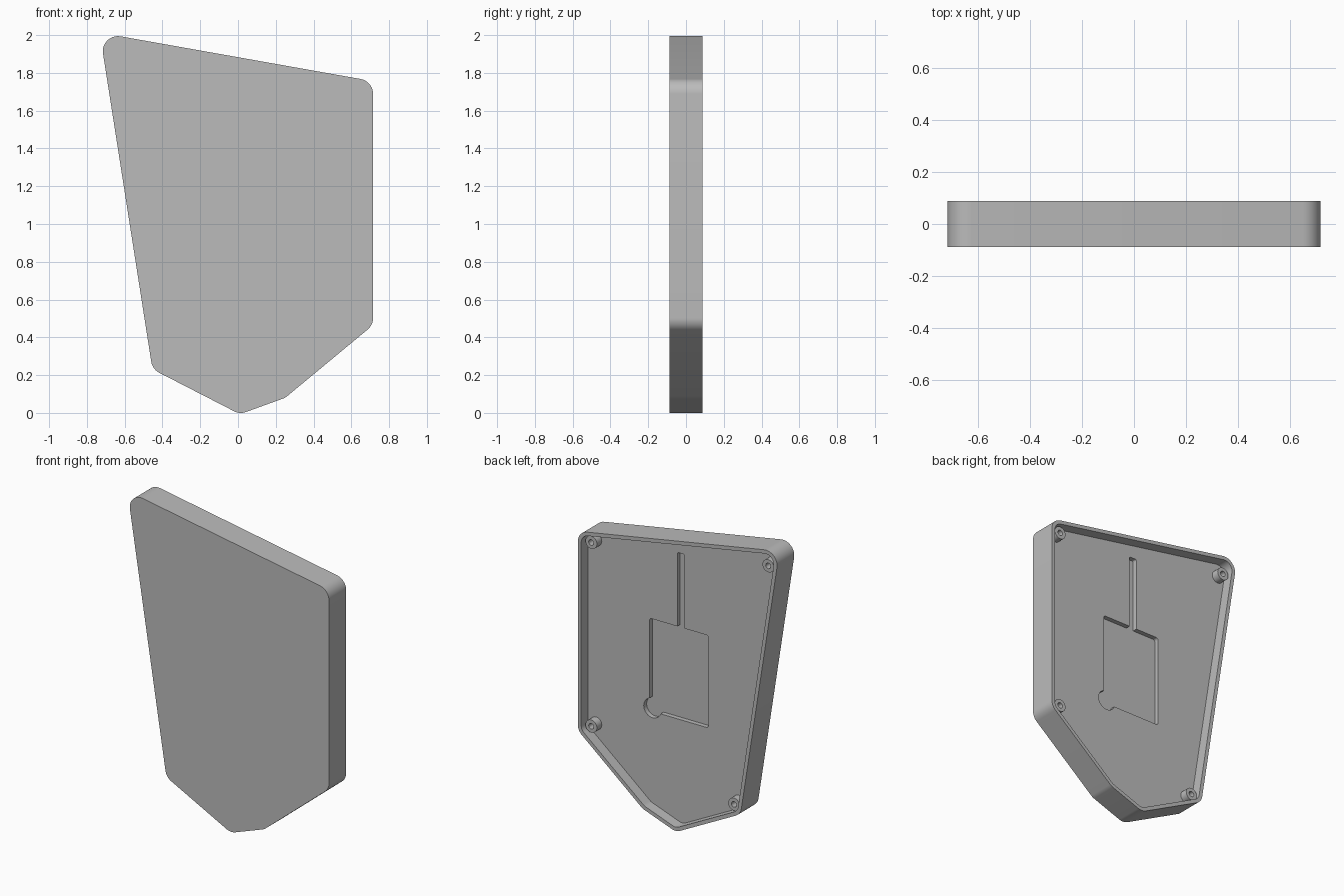
import bpy, bmesh, math
from mathutils import Vector

if "Cube" in bpy.data.objects:
    bpy.data.objects.remove(bpy.data.objects["Cube"])

HALF = 0.088          # half of the thickness
FLOOR = HALF - 0.07   # inside floor of the tray
WALL = 0.024
RADIUS = 0.08

grey = bpy.data.materials.new("mid grey")
grey.diffuse_color = (0.5, 0.5, 0.5, 1)
grey.use_nodes = True
grey.node_tree.nodes["Principled BSDF"].inputs["Base Color"].default_value = grey.diffuse_color

# Sharp corners of the outline in x, z
CORNERS = [(-0.732, 2.013), (-0.453, 0.231), (0.01, -0.007),
           (0.25, 0.08), (0.715, 0.465), (0.715, 1.756)]


def rounded(corners, radius, inset=0.0, steps=10):
    """Fillet a convex outline, optionally offset inward."""
    pts = []
    n = len(corners)
    for i in range(n):
        p = Vector(corners[i])
        a = (Vector(corners[i - 1]) - p).normalized()
        b = (Vector(corners[(i + 1) % n]) - p).normalized()
        half = a.angle(b) / 2
        centre = p + (a + b).normalized() * radius / math.sin(half)
        start = p + a * radius / math.tan(half) - centre
        end = p + b * radius / math.tan(half) - centre
        a0 = math.atan2(start.y, start.x)
        sweep = (math.atan2(end.y, end.x) - a0 + math.pi) % (2 * math.pi) - math.pi
        for k in range(steps + 1):
            t = a0 + sweep * k / steps
            pts.append(centre + Vector((math.cos(t), math.sin(t))) * (radius - inset))
    return pts


def finish(name, bm):
    bmesh.ops.recalc_face_normals(bm, faces=bm.faces)
    mesh = bpy.data.meshes.new(name)
    bm.to_mesh(mesh)
    bm.free()
    mesh.materials.append(grey)
    obj = bpy.data.objects.new(name, mesh)
    bpy.context.collection.objects.link(obj)
    return obj


def prism(name, pts, y0, y1):
    bm = bmesh.new()
    face = bm.faces.new([bm.verts.new((p[0], y0, p[1])) for p in pts])
    ext = bmesh.ops.extrude_face_region(bm, geom=[face])
    verts = [v for v in ext["geom"] if isinstance(v, bmesh.types.BMVert)]
    bmesh.ops.translate(bm, verts=verts, vec=(0, y1 - y0, 0))
    return finish(name, bm)


def box_pts(x0, x1, z0, z1):
    return [(x0, z0), (x1, z0), (x1, z1), (x0, z1)]


def circle_pts(x, z, r, n=32):
    return [(x + r * math.cos(2 * math.pi * k / n),
             z + r * math.sin(2 * math.pi * k / n)) for k in range(n)]


def smooth(obj):
    bpy.ops.object.select_all(action='DESELECT')
    obj.select_set(True)
    bpy.context.view_layer.objects.active = obj
    bpy.ops.object.shade_smooth_by_angle(angle=math.radians(30))


# Tray body with its open side at the back
tray = prism("tray_body", rounded(CORNERS, RADIUS), -HALF, HALF)

# Cavity, component pocket, round notch and cable slot
bottom = FLOOR - 0.03
cutters = [
    prism("cavity_cutter", rounded(CORNERS, RADIUS, WALL), FLOOR, HALF + 0.1),
    prism("pocket_cutter", rounded(box_pts(-0.173, 0.25, 0.69, 1.29), 0.015, steps=4),
          bottom, FLOOR + 0.02),
    prism("notch_cutter", circle_pts(0.228, 0.712, 0.063), bottom, FLOOR + 0.025),
    prism("slot_cutter", rounded(box_pts(-0.003, 0.05, 1.2, 1.77), 0.01, steps=4),
          bottom, FLOOR + 0.03),
]
for cutter in cutters:
    mod = tray.modifiers.new(cutter.name, 'BOOLEAN')
    mod.operation = 'DIFFERENCE'
    mod.solver = 'EXACT'
    mod.object = cutter
    bpy.context.view_layer.objects.active = tray
    bpy.ops.object.modifier_apply(modifier=mod.name)
    bpy.data.objects.remove(cutter)
smooth(tray)


# Hollow screw bosses in the corners
def boss(name, x, z, n=32):
    top = FLOOR + 0.05
    profile = [(0.041, FLOOR - 0.002), (0.041, top), (0.018, top),
               (0.018, FLOOR + 0.005), (0.0, FLOOR + 0.005)]
    bm = bmesh.new()
    verts = [bm.verts.new((r, y, 0)) for r, y in profile]
    edges = [bm.edges.new(pair) for pair in zip(verts, verts[1:])]
    bmesh.ops.spin(bm, geom=verts + edges, cent=(0, 0, 0), axis=(0, 1, 0),
                   angle=2 * math.pi, steps=n)
    bmesh.ops.remove_doubles(bm, verts=bm.verts, dist=1e-5)
    bmesh.ops.recalc_face_normals(bm, faces=bm.faces)
    # Open shell: keep the top rim facing the back
    rim = [f for f in bm.faces if abs(f.calc_center_median().y - top) < 1e-4]
    flip = rim[0].normal.y < 0
    obj = finish(name, bm)
    if flip or min(p.normal.y for p in obj.data.polygons) < -0.5:
        obj.data.flip_normals()
    obj.location = (x, 0, z)
    smooth(obj)


for name, x, z in [("boss_top_right", 0.633, 1.697), ("boss_top_left", -0.638, 1.885),
                   ("boss_low_right", 0.633, 0.505), ("boss_low_left", -0.392, 0.272)]:
    boss(name, x, z)
